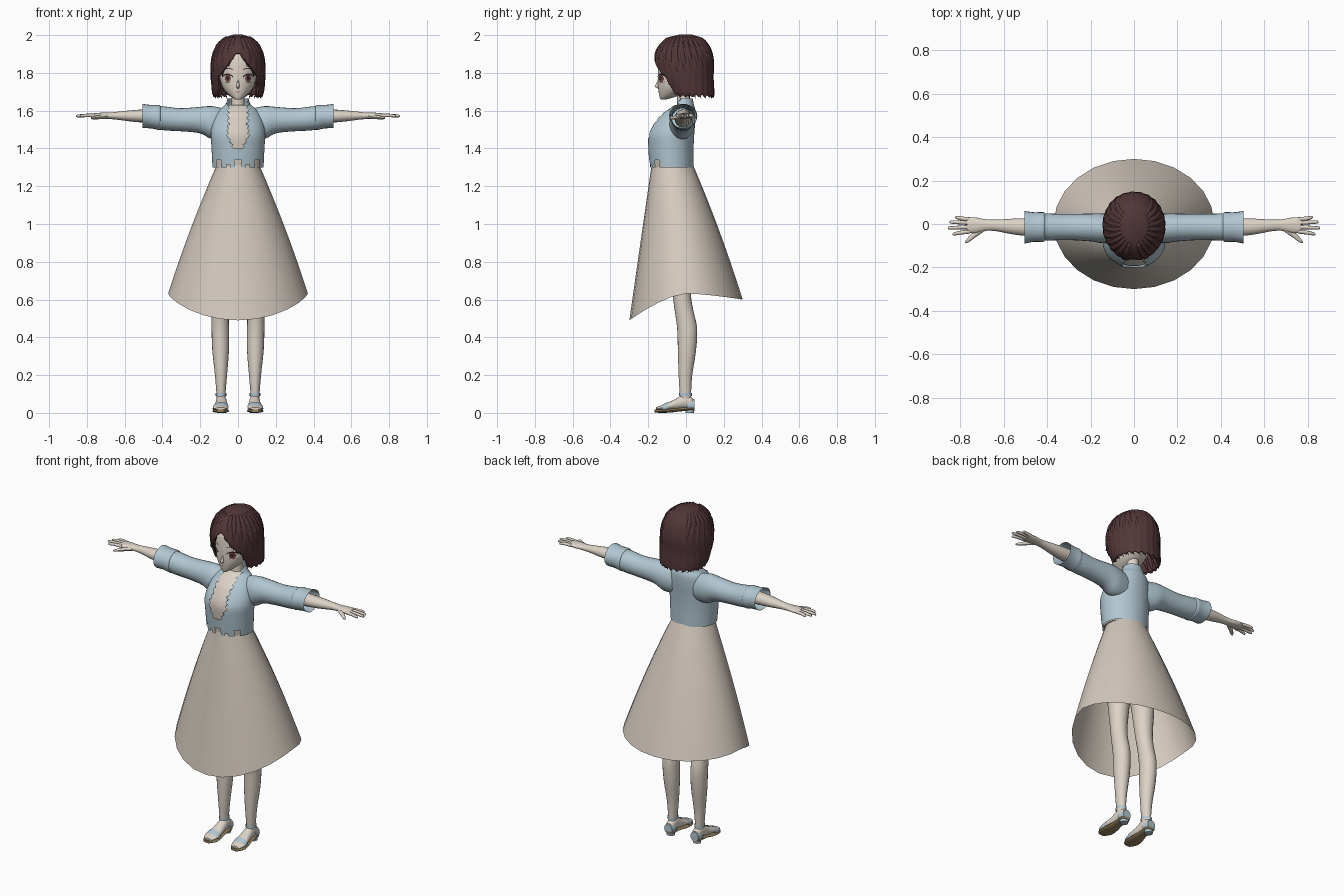
import bpy, bmesh, math
from mathutils import Vector
from mathutils.bvhtree import BVHTree

if "Cube" in bpy.data.objects:
    bpy.data.objects.remove(bpy.data.objects["Cube"])


def material(name, *rgb):
    m = bpy.data.materials.new(name)
    m.use_nodes = True
    m.diffuse_color = (*rgb, 1)
    m.node_tree.nodes["Principled BSDF"].inputs["Base Color"].default_value = (*rgb, 1)
    return m


skin = material("skin", .72, .65, .57)
cream = material("cream cloth", .66, .59, .52)
blue = material("pale blue cloth", .44, .57, .64)
brown = material("dark brown hair", .085, .037, .04)
white = material("eye white", .85, .83, .82)
iris = material("red brown iris", .2, .07, .07)
dark = material("dark lash", .03, .015, .015)
lip = material("lip", .5, .25, .22)
tan = material("tan sole", .3, .22, .11)


def make(name, bm, mat, mirror=False):
    bmesh.ops.recalc_face_normals(bm, faces=bm.faces[:])
    me = bpy.data.meshes.new(name)
    bm.to_mesh(me)
    bm.free()
    for p in me.polygons:
        p.use_smooth = True
    me.set_sharp_from_angle(angle=math.radians(50))
    me.materials.append(mat)
    ob = bpy.data.objects.new(name, me)
    bpy.context.collection.objects.link(ob)
    if mirror:
        ob.modifiers.new("Mirror", "MIRROR")
    return ob


def resample(rows, steps):
    """Smooth the section list with a Catmull-Rom spline."""
    rows = [Vector(r) for r in rows]
    ext = [rows[0]] + rows + [rows[-1]]
    out = []
    for a, b, c, d in zip(ext, ext[1:], ext[2:], ext[3:]):
        for i in range(steps):
            t = i / steps
            out.append(b + (c - a) * (t / 2) + (a * 2 - b * 5 + c * 4 - d) * (t * t / 2)
                       + (b * 3 - a - c * 3 + d) * (t ** 3 / 2))
    return out + [rows[-1]]


def loft(rings, caps):
    bm = bmesh.new()
    rings = [[bm.verts.new(p) for p in ring] for ring in rings]
    n = len(rings[0])
    for lo, hi in zip(rings, rings[1:]):
        for i in range(n):
            bm.faces.new((lo[i], lo[(i + 1) % n], hi[(i + 1) % n], hi[i]))
    if caps[0]:
        bm.faces.new(rings[0])
    if caps[1]:
        bm.faces.new(rings[-1])
    return bm


def tube_mesh(rows, axis, n=16, steps=3, caps=(True, True)):
    """Rows are position along axis, two centre values, two radii."""
    rings = []
    for t, c1, c2, r1, r2 in resample(rows, steps):
        ring = []
        for i in range(n):
            a = math.tau * i / n
            p = [c1 + r1 * math.sin(a), c2 - r2 * math.cos(a)]
            p.insert("xyz".index(axis), t)
            ring.append(p)
        rings.append(ring)
    return loft(rings, caps)


def tube(name, rows, axis, mat, mirror=False, **kw):
    return make(name, tube_mesh(rows, axis, **kw), mat, mirror)


def open_front(bm, width):
    """Remove the front faces inside a half-width and pull the rim onto it."""
    inside = {v for v in bm.verts if v.co.y < -.03 and abs(v.co.x) < width(v.co.z)}
    gone = [f for f in bm.faces if all(v in inside for v in f.verts)]
    bmesh.ops.delete(bm, geom=gone, context="FACES")
    for v in bm.verts:
        if v in inside:
            v.co.x = math.copysign(width(v.co.z), v.co.x)


# Skirt: sheet from waist to a hem that dips at the front
rings = []
for k in range(13):
    t = k / 12
    ring = []
    for i in range(24):
        a = math.tau * i / 24
        c, s = math.cos(a), math.sin(a)
        hem = .632 - .142 * max(c, 0) ** 1.5 - .032 * max(-c, 0) ** 1.5
        swell = t + .1 * t * (1 - t) * (1.6 if c < .9 else 0)
        ring.append((s * (.105 + .265 * swell), -.075 * (1 - swell) - c * (.105 + .195 * swell),
                     1.33 + (hem - 1.33) * t))
    rings.append(ring)
make("skirt", loft(rings, (False, False)), cream)

# Jacket body with a ragged open front and notched hem
torso = [(1.30, 0, -.075, .135, .115), (1.40, 0, -.08, .14, .12), (1.48, 0, -.078, .144, .122),
         (1.55, 0, -.055, .13, .105), (1.60, 0, -.03, .105, .08), (1.63, 0, -.013, .07, .055),
         (1.665, 0, -.012, .053, .047)]
bm = tube_mesh(torso, "z", n=96, steps=9, caps=(False, False))


def notch(f):
    p = f.calc_center_median()
    x = abs(p.x)
    depth = .035 if x < .022 or abs(x - .1) < .012 else .018 if abs(x - .05) < .01 else 0
    return p.y < -.08 and p.z < 1.30 + depth


bmesh.ops.delete(bm, geom=[f for f in bm.faces if notch(f)], context="FACES")
open_front(bm, lambda z: 0 if z < 1.385 else
           min(.052, .015 + (z - 1.385) * .5) + .02 * ((z * 36) % 1 - .5))
make("jacket_body", bm, blue)

# Bodice under the jacket, bare above the neckline
under = [(z, x, y, rx - .009, ry - .009) for z, x, y, rx, ry in torso[:-1]]
bodice = tube("bodice", under, "z", cream, n=32, steps=4)
bodice.data.materials.append(skin)
for p in bodice.data.polygons:
    p.material_index = int(p.center.z > 1.56)

# Sleeves, folded cuffs
tube("sleeves", [(.07, -.02, 1.53, .055, .08), (.14, -.02, 1.537, .068, .087),
                 (.20, -.016, 1.55, .064, .07), (.30, -.014, 1.552, .06, .061),
                 (.38, -.014, 1.558, .062, .063), (.44, -.014, 1.565, .064, .062)],
     "x", blue, True, n=24, caps=(False, False))
tube("sleeve_cuffs", [(.41, -.014, 1.563, .061, .06), (.42, -.014, 1.564, .069, .066),
                      (.46, -.014, 1.568, .068, .062), (.505, -.015, 1.572, .075, .064)],
     "x", blue, True, n=24, caps=(False, False))

# Arms and hands
tube("arms", [(.2, -.015, 1.555, .045, .045), (.45, -.015, 1.57, .042, .037),
              (.55, -.012, 1.572, .037, .031), (.63, -.007, 1.573, .027, .022),
              (.68, -.005, 1.573, .026, .017), (.73, -.006, 1.574, .036, .015),
              (.77, -.006, 1.574, .034, .011)], "x", skin, True)
for name, y, tip, spread in (("index", -.034, .836, -.012), ("middle", -.014, .858, -.004),
                             ("ring", .005, .85, .004), ("little", .021, .825, .01)):
    tube(name + "_fingers", [(.755, y, 1.574, .01, .01), (.80, y + spread / 2, 1.575, .009, .009),
                             (tip - .006, y + spread, 1.572, .007, .007),
                             (tip, y + spread, 1.571, .002, .002)], "x", skin, True, n=8)
tube("thumbs", [(.69, -.018, 1.57, .016, .012), (.73, -.045, 1.566, .016, .011),
                (.765, -.074, 1.562, .012, .008), (.778, -.084, 1.56, .003, .003)],
     "x", skin, True, n=8)

# Legs and feet
tube("legs", [(.05, .088, 0, .024, .028), (.10, .09, -.003, .024, .03), (.2, .09, -.003, .032, .036),
              (.33, .092, .005, .044, .048), (.45, .094, .006, .046, .053),
              (.55, .094, -.012, .045, .049), (.65, .09, -.024, .05, .05),
              (.85, .085, -.03, .065, .07), (1.1, .077, -.05, .075, .085)], "z", skin, True, n=20)
foot = [(-.16, .092, .022, .026, .007), (-.13, .092, .027, .04, .013), (-.09, .09, .036, .038, .02),
        (-.05, .088, .047, .032, .03), (-.01, .088, .06, .028, .038), (.03, .088, .053, .025, .03),
        (.042, .088, .045, .013, .018)]
tube("feet", foot, "y", skin, True)

# Sandals: sole, heel and straps
tube("sandal_soles", [(-.166, .092, .01, .024, .008), (-.13, .092, .01, .044, .01),
                      (-.08, .09, .012, .04, .01), (-.03, .088, .018, .03, .01),
                      (.03, .088, .022, .03, .01), (.046, .088, .022, .016, .008)], "y", tan, True)
tube("sandal_heels", [(0, .088, .02, .024, .022), (.024, .088, .022, .024, .024)], "z", blue, True)
tube("toe_straps", [(-.125, .092, .024, .043, .019), (-.095, .09, .032, .041, .026)],
     "y", blue, True, caps=(False, False))
tube("heel_straps", [(.005, .088, .04, .031, .034), (.046, .088, .042, .026, .03)], "y", blue, True)
tube("ankle_straps", [(.09, .09, -.003, .028, .034), (.104, .09, -.003, .028, .034)],
     "z", blue, True, caps=(False, False))

# Neck, head, nose
tube("neck", [(1.58, 0, -.01, .045, .042), (1.64, 0, -.012, .034, .035),
              (1.75, 0, -.012, .034, .035)], "z", skin)
head = tube("head", [(1.658, 0, -.122, .01, .012), (1.672, 0, -.1, .034, .04),
                     (1.70, 0, -.068, .065, .077), (1.73, 0, -.05, .084, .098),
                     (1.77, 0, -.033, .097, .116), (1.82, 0, -.024, .106, .124),
                     (1.88, 0, -.018, .11, .122), (1.94, 0, -.012, .085, .095),
                     (1.975, 0, -.01, .02, .03)], "z", skin, n=40, steps=4)
tube("nose", [(1.718, 0, -.146, .004, .004), (1.728, 0, -.151, .009, .015),
              (1.745, 0, -.147, .006, .009), (1.775, 0, -.142, .003, .004)], "z", skin, n=10)

# Face details as thin plates laid on the head
tree = BVHTree.FromPolygons([v.co for v in head.data.vertices],
                            [p.vertices[:] for p in head.data.polygons])


def plate(name, outline, mat, lift, fan=True, mirror=True):
    bm = bmesh.new()

    def lay(x, z):
        hit = tree.ray_cast(Vector((x, -1, z)), Vector((0, 1, 0)))[0]
        return bm.verts.new((x, hit.y - lift, z))

    rim = [lay(x, z) for x, z in outline]
    if fan:
        mid = lay(sum(p[0] for p in outline) / len(outline), sum(p[1] for p in outline) / len(outline))
        for a, b in zip(rim, rim[1:] + rim[:1]):
            bm.faces.new((a, b, mid))
    else:
        bm.faces.new(rim)
    make(name, bm, mat, mirror)


def oval(x, z, rx, rz):
    return [(x + rx * math.cos(math.tau * i / 16), z + rz * math.sin(math.tau * i / 16)) for i in range(16)]


def arc(x, z, w, h, thick):
    ts = [i / 4 - 1 for i in range(9)]
    return ([(x + w * t, z + h * (1 - t * t) + thick) for t in ts]
            + [(x + w * t, z + h * (1 - t * t)) for t in reversed(ts)])


plate("eye_whites", oval(.055, 1.77, .026, .02), white, .002)
plate("irises", oval(.054, 1.771, .016, .02), iris, .004)
plate("pupils", oval(.054, 1.772, .007, .011), dark, .006)
plate("upper_lashes", arc(.056, 1.776, .029, .013, .007), dark, .006, False)
plate("lower_lashes", arc(.056, 1.752, .016, -.003, .002), dark, .004, False)
plate("eyebrows", arc(.052, 1.815, .026, .007, .004), brown, .003, False)
plate("mouth", oval(0, 1.699, .013, .003), lip, .002, mirror=False)

# Bobbed hair shell with a parted fringe and pointed ends
hair = [(1.67, 0, .028, .124, .115), (1.70, 0, .018, .132, .126), (1.78, 0, -.004, .139, .144),
        (1.85, 0, -.011, .137, .154), (1.91, 0, -.012, .123, .145), (1.95, 0, -.01, .102, .123),
        (1.98, 0, -.006, .07, .09), (1.997, 0, -.003, .025, .035)]
bm = tube_mesh(hair, "z", n=96, steps=6, caps=(False, True))
for v in bm.verts:
    a = math.atan2(v.co.x, -v.co.y)
    ripple = 1 + .012 * math.sin(24 * a)
    v.co.x *= ripple
    v.co.y *= ripple
    if v.co.z < 1.7:
        v.co.z += (1.7 - v.co.z) * .5 * abs(math.sin(12 * a))
open_front(bm, lambda z: min(.103, .75 * (1.915 - z)))
shell = make("hair_shell", bm, brown)
thick = shell.modifiers.new("Thickness", "SOLIDIFY")
thick.thickness, thick.offset = .01, 0

# Tapered locks combed down from the crown
rows = resample(hair, 6)
for side, label in ((1, "left"), (-1, "right")):
    for i in range(10):
        end, z_end = .38 + .28 * i, max(1.665, 1.835 - .05 * i)
        data = bpy.data.curves.new("hair_lock", "CURVE")
        data.dimensions, data.bevel_depth, data.bevel_resolution = "3D", .013, 2
        sp = data.splines.new("POLY")
        sp.points.add(15)
        for k, p in enumerate(sp.points):
            t = k / 15
            z = 1.985 + (z_end - 1.985) * t ** 1.5
            a = end * (.75 + .25 * t)
            _, _, yc, rx, ry = min(rows, key=lambda r: abs(r[0] - z))
            p.co = (side * .96 * rx * math.sin(a), yc - .96 * ry * math.cos(a), z, 1)
            p.radius = .1 + math.sin(math.pi * min(1, .15 + .85 * t)) ** .6
        data.materials.append(brown)
        bpy.context.collection.objects.link(
            bpy.data.objects.new(f"{label}_hair_lock_{i + 1}", data))
